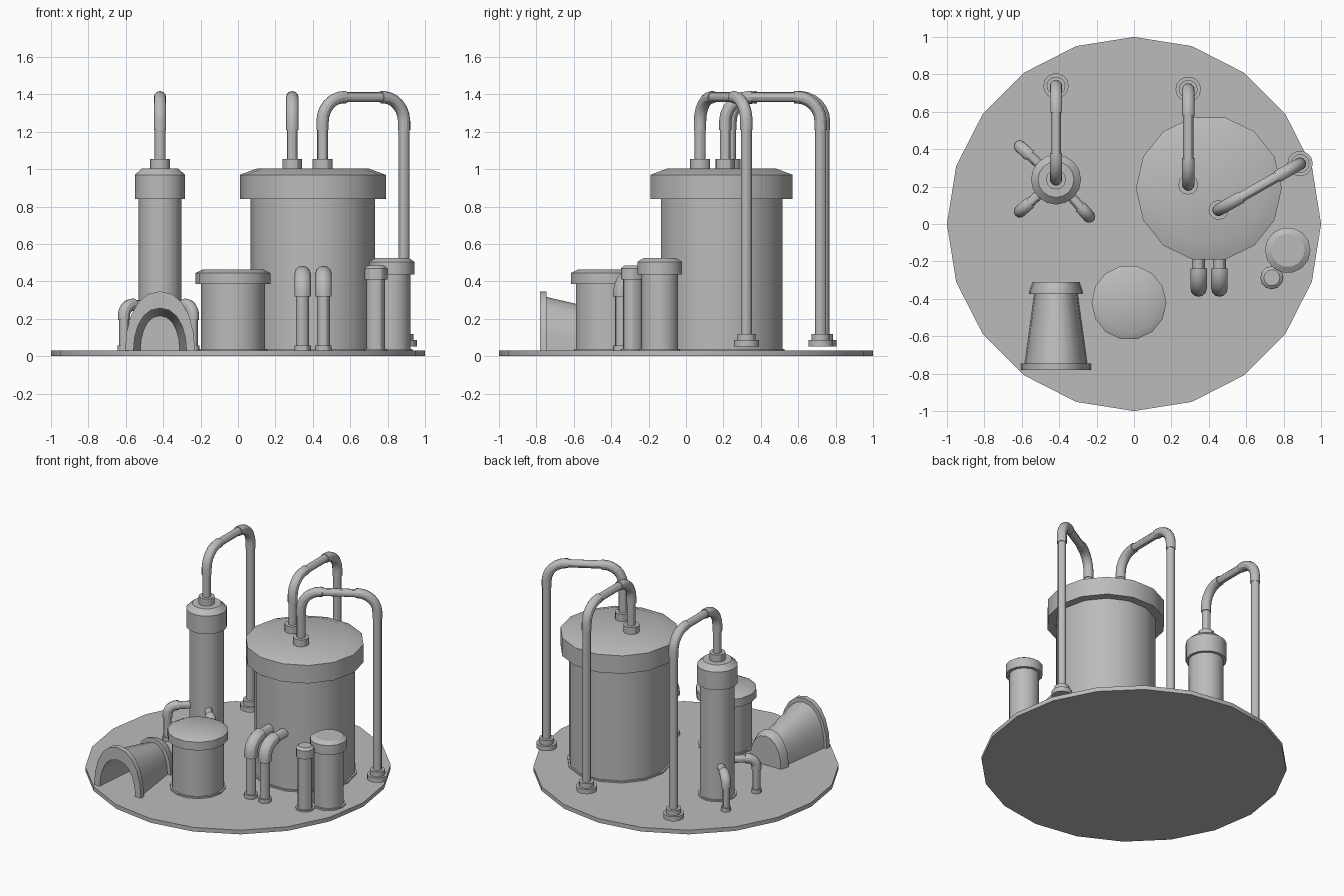
import bpy, bmesh, math
from mathutils import Vector

if "Cube" in bpy.data.objects:
    bpy.data.objects.remove(bpy.data.objects["Cube"])

grey = bpy.data.materials.new("plain grey")
grey.diffuse_color = (0.5, 0.5, 0.5, 1)
grey.use_nodes = True
grey.node_tree.nodes["Principled BSDF"].inputs["Base Color"].default_value = grey.diffuse_color
UP = Vector((0, 0, 1))
DECK = 0.03


def finish(name, bm):
    """Turn a bmesh into a smooth-shaded grey object."""
    bmesh.ops.recalc_face_normals(bm, faces=bm.faces)
    mesh = bpy.data.meshes.new(name)
    bm.to_mesh(mesh)
    bm.free()
    mesh.materials.append(grey)
    ob = bpy.data.objects.new(name, mesh)
    bpy.context.collection.objects.link(ob)
    bpy.ops.object.select_all(action='DESELECT')
    bpy.context.view_layer.objects.active = ob
    ob.select_set(True)
    bpy.ops.object.shade_smooth_by_angle(angle=math.radians(30))
    return ob


def loft(name, rings):
    """Skin closed rings of equal length and cap both ends."""
    bm = bmesh.new()
    loops = [[bm.verts.new(p) for p in ring] for ring in rings]
    n = len(loops[0])
    for a, b in zip(loops, loops[1:]):
        for i in range(n):
            j = (i + 1) % n
            bm.faces.new((a[i], a[j], b[j], b[i]))
    bm.faces.new(loops[0])
    bm.faces.new(loops[-1])
    return finish(name, bm)


def turned(name, x, y, profile, sides=14):
    """Lathe a (radius, height) profile around a vertical axis."""
    ang = [2 * math.pi * i / sides for i in range(sides)]
    return loft(name, [[(x + r * math.cos(a), y + r * math.sin(a), z) for a in ang]
                       for r, z in profile])


def sweep(name, path, side, radius, sides=12):
    """Round tube along a path lying in the plane square to side."""
    rings = []
    for i, p in enumerate(path):
        t = (path[min(i + 1, len(path) - 1)] - path[max(i - 1, 0)]).normalized()
        n = side.cross(t)
        rings.append([p + radius * (math.cos(a) * side + math.sin(a) * n)
                      for a in (2 * math.pi * k / sides for k in range(sides))])
    return loft(name, rings)


def elbow(name, x, y, d, top, bend, stub, radius):
    """Vertical stub at x, y curving over into horizontal direction d."""
    base = Vector((x, y, top - bend))
    path = [base - UP * stub]
    for k in range(7):
        a = math.pi / 2 * k / 6
        path.append(base + d * bend * (1 - math.cos(a)) + UP * bend * math.sin(a))
    path.append(path[-1] + d * 0.012)
    sweep(name, path, d.cross(UP), radius)


def tank(name, x, y, body, cap, top, z0, z1, z2, sides=14):
    """Cylinder with a foot ring and an overhanging bevelled lid."""
    turned(name + "_body", x, y, [(body, DECK - 0.01), (body, z0 + 0.01)], sides)
    turned(name + "_foot_ring", x, y,
           [(body + 0.012, DECK - 0.01), (body + 0.012, DECK + 0.01)], sides)
    turned(name + "_lid", x, y, [(cap, z0), (cap, z1), (top, z2)], sides)


# Round ground plate
turned("ground_plate", 0, 0, [(1, 0), (1, DECK)], 20)

# Tanks and towers
tank("main_tank", 0.40, 0.19, 0.333, 0.39, 0.295, 0.84, 0.97, 1.005)
tank("slim_tower", -0.417, 0.238, 0.115, 0.134, 0.096, 0.84, 0.97, 1.005, 16)
tank("short_tank", -0.027, -0.42, 0.172, 0.20, 0.16, 0.385, 0.445, 0.465)
tank("side_cylinder", 0.822, -0.14, 0.10, 0.122, 0.09, 0.437, 0.505, 0.525)
tank("small_cylinder", 0.737, -0.287, 0.05, 0.061, 0.043, 0.41, 0.47, 0.485, 12)

# Tall overhead pipes running from a lid down to a floor flange
TOP, BEND, STUB = 1.385, 0.13, 0.045
for name, a, b in (("tower_pipe", (-0.417, 0.238), (-0.417, 0.738)),
                   ("rear_pipe", (0.29, 0.21), (0.29, 0.72)),
                   ("side_pipe", (0.452, 0.075), (0.888, 0.323))):
    p, q = Vector((*a, 0)), Vector((*b, 0))
    d = (q - p).normalized()
    turned(name + "_nozzle", *a, [(0.053, 0.99), (0.053, 1.055)], 12)
    turned(name + "_riser", *a, [(0.029, 1.04), (0.029, 1.24)], 12)
    elbow(name + "_near_elbow", *a, d, TOP, BEND, STUB, 0.033)
    sweep(name + "_crossbar", [p + d * BEND + UP * TOP, q - d * BEND + UP * TOP],
          d.cross(UP), 0.027)
    elbow(name + "_far_elbow", *b, -d, TOP, BEND, STUB, 0.033)
    turned(name + "_drop", *b, [(0.029, 0.06), (0.029, 1.24)], 12)
    turned(name + "_flange", *b,
           [(0.068, 0.052), (0.068, 0.086), (0.05, 0.086), (0.05, 0.12)], 14)


def outlet(name, foot, target, top, bend, stub, thin, thick):
    """Low bent pipe from the floor into the side of a tank."""
    p, q = Vector((*foot, 0)), Vector((*target, 0))
    d = (q - p).normalized()
    turned(name + "_foot", *foot, [(thick, DECK - 0.01), (thick, DECK + 0.028)], 12)
    turned(name + "_riser", *foot, [(thin, DECK), (thin, top - bend)], 12)
    elbow(name + "_elbow", *foot, d, top, bend, stub, thick)
    sweep(name + "_arm", [p + d * bend + UP * top, q + UP * top], d.cross(UP), thin)


# Twin outlets on the front of the main tank
for i, x in enumerate((0.345, 0.457)):
    outlet(f"tank_outlet_{i + 1}", (x, -0.345), (x, -0.10), 0.44, 0.095, 0.025, 0.034, 0.044)

# Three braces around the slim tower
for i, foot in enumerate(((-0.61, 0.415), (-0.61, 0.067), (-0.24, 0.04))):
    outlet(f"tower_brace_{i + 1}", foot, (-0.417, 0.238), 0.275, 0.06, 0.02, 0.026, 0.033)


# Tapered entrance tunnel
def arch(y, half, top, steps=10):
    """Arch outline standing on the ground plate."""
    pts = []
    for k in range(steps + 1):
        a = math.pi * k / steps
        c, s = math.cos(a), math.sin(a)
        pts.append((-0.417 + half * math.copysign(abs(c) ** 0.9, c), y,
                    DECK - 0.005 + (top - DECK + 0.005) * s ** 0.95 if s > 1e-6 else DECK - 0.005))
    return pts


def arch_shell(name, outer, inner):
    """Arched wall between an outer and an inner skin, each (y, half, top)."""
    bm = bmesh.new()
    loops = [[bm.verts.new(p) for p in arch(*s)] for s in outer + inner[::-1]]
    for a, b in zip(loops, loops[1:] + loops[:1]):
        for i in range(len(a) - 1):
            bm.faces.new((a[i], a[i + 1], b[i + 1], b[i]))
    for i in (0, -1):
        bm.faces.new([lp[i] for lp in loops])
    return finish(name, bm)


arch_shell("tunnel_wall", [(-0.75, 0.168, 0.318), (-0.365, 0.115, 0.228)],
           [(-0.75, 0.142, 0.257), (-0.365, 0.105, 0.215)])
arch_shell("tunnel_front_rim", [(-0.78, 0.187, 0.347), (-0.745, 0.187, 0.347)],
           [(-0.78, 0.142, 0.257), (-0.745, 0.142, 0.257)])
loft("tunnel_back_cap", [arch(-0.375, 0.142, 0.262), arch(-0.36, 0.142, 0.262),
                         arch(-0.31, 0.125, 0.238)])
